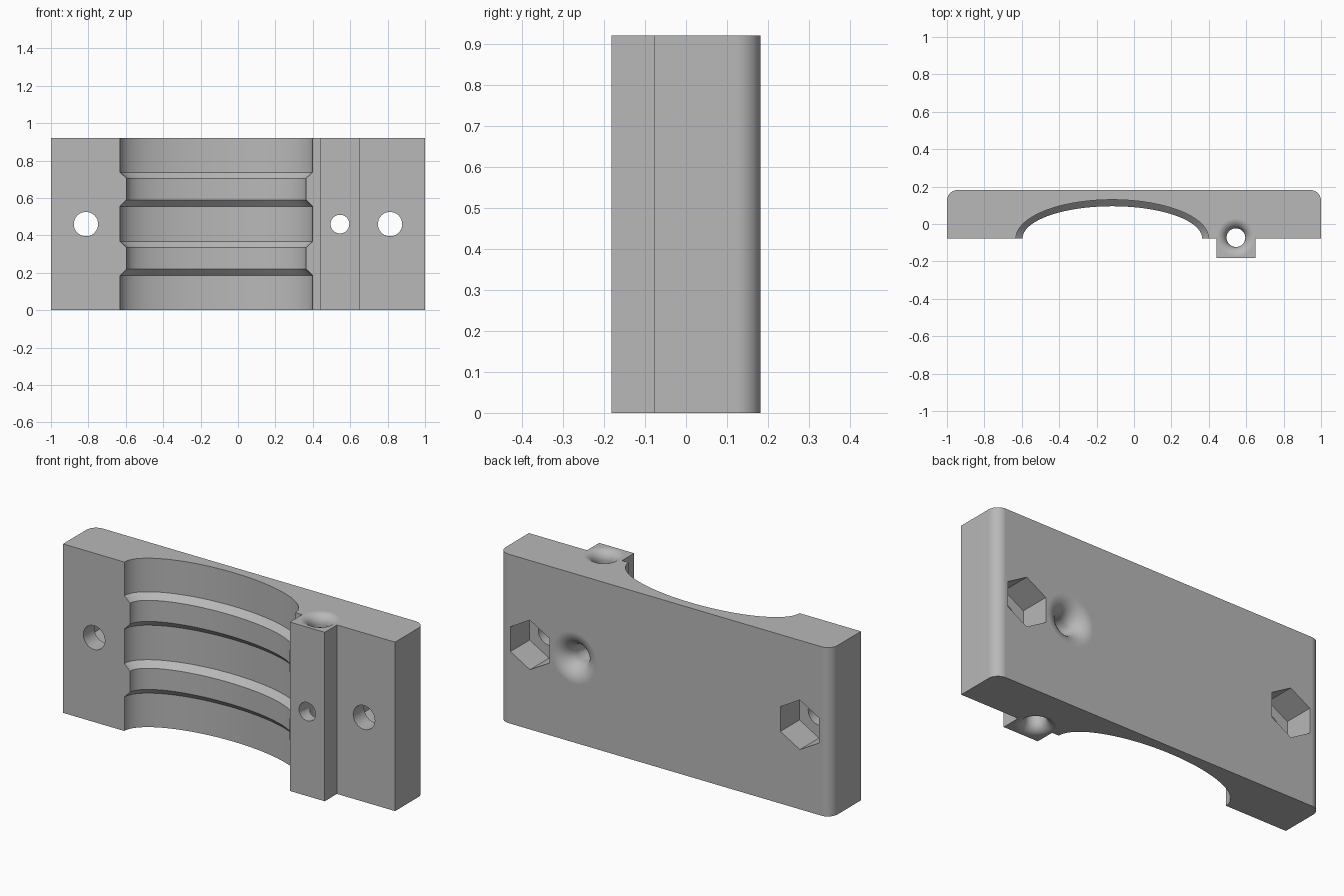
import bpy, bmesh
from math import pi, sin, cos, radians
from mathutils import Matrix, Vector

cube = bpy.data.objects.get("Cube")
if cube:
    bpy.data.objects.remove(cube, do_unlink=True)

HEIGHT, FRONT, BACK, MID = 0.92, -0.077, 0.182, 0.46
RIB_X = 0.545

grey = bpy.data.materials.new("plain grey")
grey.use_nodes = True
colour = (0.48, 0.48, 0.48, 1)
grey.diffuse_color = colour
grey.node_tree.nodes["Principled BSDF"].inputs["Base Color"].default_value = colour


def loft(name, rings, location=(0, 0, 0), rotation=Matrix()):
    """Join closed rings of equal point count into a capped solid."""
    bm = bmesh.new()
    loops = [[bm.verts.new(p) for p in ring] for ring in rings]
    n = len(loops[0])
    for low, high in zip(loops, loops[1:]):
        for i in range(n):
            j = (i + 1) % n
            bm.faces.new((low[i], low[j], high[j], high[i]))
    bm.faces.new(loops[0][::-1])
    bm.faces.new(loops[-1])
    bmesh.ops.transform(bm, matrix=Matrix.Translation(location) @ rotation, verts=bm.verts)
    bmesh.ops.recalc_face_normals(bm, faces=bm.faces)
    mesh = bpy.data.meshes.new(name)
    bm.to_mesh(mesh)
    bm.free()
    mesh.materials.append(grey)
    obj = bpy.data.objects.new(name, mesh)
    bpy.context.collection.objects.link(obj)
    return obj


def ellipse(rx, ry, z, n=48, turn=0.0):
    return [(rx * cos(turn + 2 * pi * i / n), ry * sin(turn + 2 * pi * i / n), z)
            for i in range(n)]


def flare(radius, fillet, end, steps=10):
    """Rings that widen along a quarter circle up to a surface at end."""
    rings = []
    for i in range(steps + 1):
        a = pi / 2 * i / steps
        r = radius + fillet * (1 - cos(a))
        rings.append(ellipse(r, r, end - fillet + fillet * sin(a)))
    r = radius + fillet
    return rings + [ellipse(r, r, end + 0.05)]


# Clamp body outline: rounded back corners and a front rib
r = 0.058
outline = [(-1, FRONT), (RIB_X - 0.105, FRONT), (RIB_X - 0.105, -0.182),
           (RIB_X + 0.105, -0.182), (RIB_X + 0.105, FRONT), (1, FRONT)]
for side, start in ((1, 0), (-1, pi / 2)):
    for i in range(11):
        a = start + pi / 2 * i / 10
        outline.append((side * (1 - r) + r * cos(a), BACK - r + r * sin(a)))
body = loft("clamp_body", [[(x, y, z) for x, y in outline] for z in (0, HEIGHT)])

cutters = []

# Oval recess with two raised bands
profile = [(-0.05, 0)]
for base in (0.185, 0.555):
    profile += [(base, 0), (base + 0.035, 0.035), (base + 0.15, 0.035), (base + 0.182, 0)]
profile.append((HEIGHT + 0.05, 0))
cutters.append(loft("recess_cutter",
                    [ellipse(0.515 - d, 0.207 - d, z, 128) for z, d in profile],
                    (-0.116, FRONT, 0)))

# Local z points to the back, local x stays along x
to_back = Matrix.Rotation(radians(-90), 4, 'X')

# Bolt holes with six-sided nut pockets behind
for x in (-0.813, 0.813):
    cutters.append(loft("bolt_hole_cutter", [ellipse(0.065, 0.065, z) for z in (-0.3, 0.1)],
                        (x, 0, MID), to_back))
    cutters.append(loft("nut_pocket_cutter",
                        [ellipse(0.135, 0.135, z, 6, pi / 6) for z in (BACK - 0.165, 0.3)],
                        (x, 0, MID), to_back))

# Cross hole through the rib, flared at the back
cutters.append(loft("cross_hole_cutter", [ellipse(0.05, 0.05, -0.3)] + flare(0.05, 0.09, BACK),
                    (RIB_X, 0, MID), to_back))

# Upright hole through the rib, flared at both ends
half = flare(0.05, 0.052, HEIGHT / 2)
mirrored = [[(x, y, -z) for x, y, z in ring] for ring in reversed(half)]
cutters.append(loft("upright_hole_cutter", mirrored + half, (RIB_X, -0.073, MID)))

# Cut everything out of the body
bpy.ops.object.select_all(action='DESELECT')
bpy.context.view_layer.objects.active = body
body.select_set(True)
for cutter in cutters:
    cutter.hide_render = True
    mod = body.modifiers.new(cutter.name, 'BOOLEAN')
    mod.operation = 'DIFFERENCE'
    mod.solver = 'EXACT'
    mod.object = cutter
    bpy.ops.object.modifier_apply(modifier=mod.name)
for cutter in cutters:
    bpy.data.objects.remove(cutter, do_unlink=True)

# Smooth curves, crisp edges, flat large faces
bpy.ops.object.shade_smooth_by_angle(angle=radians(30))
weighted = body.modifiers.new("flat_faces", 'WEIGHTED_NORMAL')
weighted.keep_sharp = True
